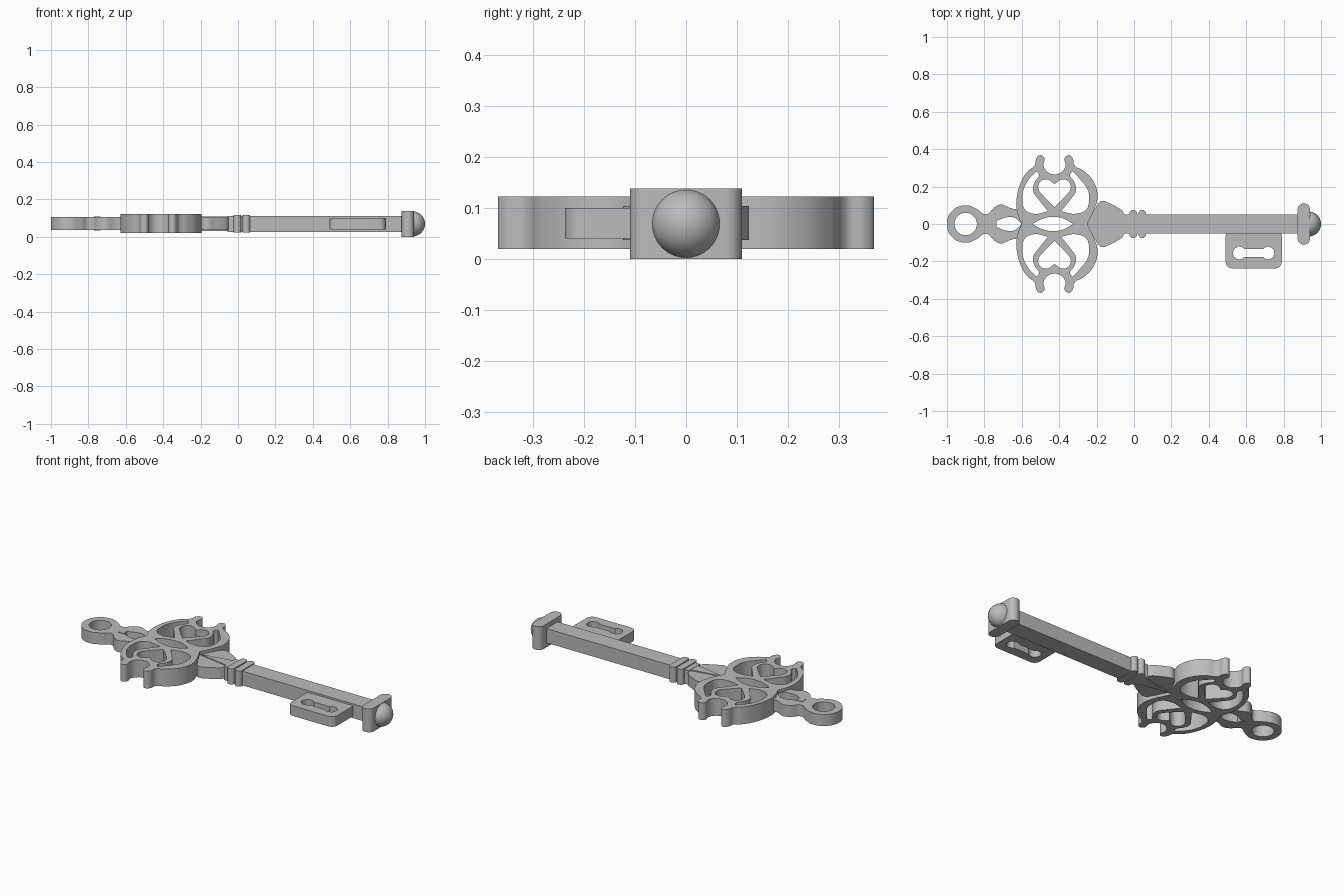
import bpy, bmesh, math

cube = bpy.data.objects.get("Cube")
if cube:
    bpy.data.objects.remove(cube, do_unlink=True)

# One grey metal
metal = bpy.data.materials.new("grey_metal")
metal.use_nodes = True
GREY = (0.5, 0.5, 0.5, 1)
metal.diffuse_color = GREY
metal.node_tree.nodes["Principled BSDF"].inputs["Base Color"].default_value = GREY


def finish(obj, name):
    obj.name = name
    obj.data.materials.clear()
    obj.data.materials.append(metal)
    bpy.ops.object.select_all(action='DESELECT')
    obj.select_set(True)
    bpy.context.view_layer.objects.active = obj
    bpy.ops.object.shade_smooth_by_angle(angle=math.radians(35))


def plate(name, loops, z0, z1):
    """Extrude nested outlines; inner loops are holes. Loop = (smooth, points)."""
    curve = bpy.data.curves.new(name, 'CURVE')
    curve.dimensions, curve.fill_mode = '2D', 'BOTH'
    curve.extrude, curve.resolution_u = (z1 - z0) / 2, 6
    for smooth, pts in loops:
        sp = curve.splines.new('BEZIER' if smooth else 'POLY')
        items = sp.bezier_points if smooth else sp.points
        items.add(len(pts) - 1)
        for item, p in zip(items, pts):
            if smooth:
                item.co = (p[0], p[1], 0)
                kind = 'VECTOR' if len(p) > 2 else 'AUTO'   # third value marks a corner
                item.handle_left_type = item.handle_right_type = kind
            else:
                item.co = (p[0], p[1], 0, 1)
        sp.use_cyclic_u = True
    obj = bpy.data.objects.new(name, curve)
    bpy.context.collection.objects.link(obj)
    bpy.context.view_layer.update()
    deps = bpy.context.evaluated_depsgraph_get()
    mesh = bpy.data.meshes.new_from_object(obj.evaluated_get(deps))
    bpy.data.objects.remove(obj)
    bm = bmesh.new()
    bm.from_mesh(mesh)
    bmesh.ops.remove_doubles(bm, verts=bm.verts, dist=0.0005)
    bmesh.ops.recalc_face_normals(bm, faces=bm.faces)
    bmesh.ops.translate(bm, verts=bm.verts, vec=(0, 0, (z0 + z1) / 2))
    bm.to_mesh(mesh)
    bm.free()
    solid = bpy.data.objects.new(name, mesh)
    bpy.context.collection.objects.link(solid)
    finish(solid, name)
    return solid


def flip_y(pts):
    return [(p[0], -p[1], *p[2:]) for p in reversed(pts)]


def mirrored(half):
    """Close an upper half outline with its lower twin, sharing points on the axis."""
    return half + [p for p in flip_y(half) if p[1] != 0]


def flip_x(pts, axis):
    return [(2 * axis - p[0], *p[1:]) for p in reversed(pts)]


def arc(cx, cy, r, a0, a1, n):
    return [(cx + r * math.cos(math.radians(a0 + (a1 - a0) * i / n)),
             cy + r * math.sin(math.radians(a0 + (a1 - a0) * i / n))) for i in range(n + 1)]


def rounded(x0, x1, y0, y1, r):
    pts = []
    corners = [(x1 - r, y1 - r), (x0 + r, y1 - r), (x0 + r, y0 + r), (x1 - r, y0 + r)]
    for i, (cx, cy) in enumerate(corners):
        pts += arc(cx, cy, r, 90 * i, 90 * i + 90, 6)
    return pts


def box(name, x0, x1, y, z0, z1):
    return plate(name, [(False, [(x0, -y), (x1, -y), (x1, y), (x0, y)])], z0, z1)


MID = -0.425

# Bow: two horned lobes with pierced lens, hearts and crescents
bow_half = [(-.60, 0, 1), (-.623, .06), (-.628, .13), (-.61, .21), (-.57, .28),
            (-.53, .315), (-.522, .35), (-.50, .368), (-.478, .35), (-.484, .315),
            (-.465, .28), (MID, .265), (-.385, .28), (-.366, .315), (-.372, .35),
            (-.35, .368), (-.328, .352), (-.32, .315), (-.27, .285), (-.218, .23),
            (-.195, .15), (-.21, .085), (-.25, 0, 1)]
lens = mirrored([(-.545, 0, 1), (-.49, .028), (MID, .038), (-.375, .028), (-.325, 0, 1)])
crescent = [(-.522, .282, 1), (-.565, .235), (-.592, .18), (-.597, .13), (-.585, .08),
            (-.54, .055), (-.46, .068, 1), (-.505, .125), (-.54, .18), (-.53, .225),
            (-.508, .262)]
crescent_r = [(x + (.012 if x > -.28 else 0), *r) for x, *r in flip_x(crescent, MID)]
heart_side = [(MID, .09, 1), (-.475, .14), (-.512, .195), (-.497, .23), (-.462, .238)]
heart = heart_side + [(MID, .213, 1)] + flip_x(heart_side[1:], MID)
holes = [crescent, crescent_r, heart]
plate("bow", [(True, mirrored(bow_half)), (True, lens)]
      + [(True, h) for h in holes] + [(True, flip_y(h)) for h in holes], .02, .122)

# Hanging ring with forked neck
ring_half = [(-1, 0), (-.971, .071), (-.9, .1), (-.84, .08), (-.79, .052), (-.745, .09),
             (-.71, .104), (-.66, .085), (-.607, .075, 1), (-.575, .03, 1), (-.575, 0, 1)]
fork_hole = mirrored([(-.735, .016, 1), (-.68, .036), (-.64, .034), (-.6, 0, 1)])
plate("hanging_ring", [(True, mirrored(ring_half)), (False, arc(-.9, 0, .06, 0, 350, 35)),
                       (True, fork_hole)], .037, .105)
box("fork_tip", -.77, -.735, .02, .034, .108)

# Shoulder between bow and shaft, with tapered spine
shoulder = [(-.26, 0, 1), (-.21, .08, 1), (-.175, .122), (-.12, .105), (-.065, .075, 1),
            (-.05, .05, 1), (-.02, .05, 1), (-.02, 0, 1)]
plate("shoulder", [(True, mirrored(shoulder))], .037, .104)
plate("shoulder_spine", [(False, [(-.25, 0), (-.05, -.035), (-.01, -.05), (-.01, .05),
                                  (-.05, .035)])], .03, .109)

# Shaft and two collar beads
box("shaft", -.055, .9, .052, .027, .111)
for side, x in (("inner", -.025), ("outer", .023)):
    plate(side + "_collar", [(False, rounded(x, x + .042, -.075, .075, .02))], .024, .116)

# Bit with a dumbbell slot
slot = arc(.563, -.155, .034, 40, 320, 14) + arc(.717, -.155, .034, -140, 140, 14)
plate("bit", [(False, rounded(.49, .79, -.237, -.03, .035)), (False, slot)], .04, .1)

# End cap and its round knob
plate("end_cap", [(False, rounded(.875, .942, -.11, .11, .033))], 0, .138)
bpy.ops.mesh.primitive_uv_sphere_add(segments=32, ring_count=16, radius=.067,
                                     location=(.933, 0, .069))
finish(bpy.context.object, "end_knob")
